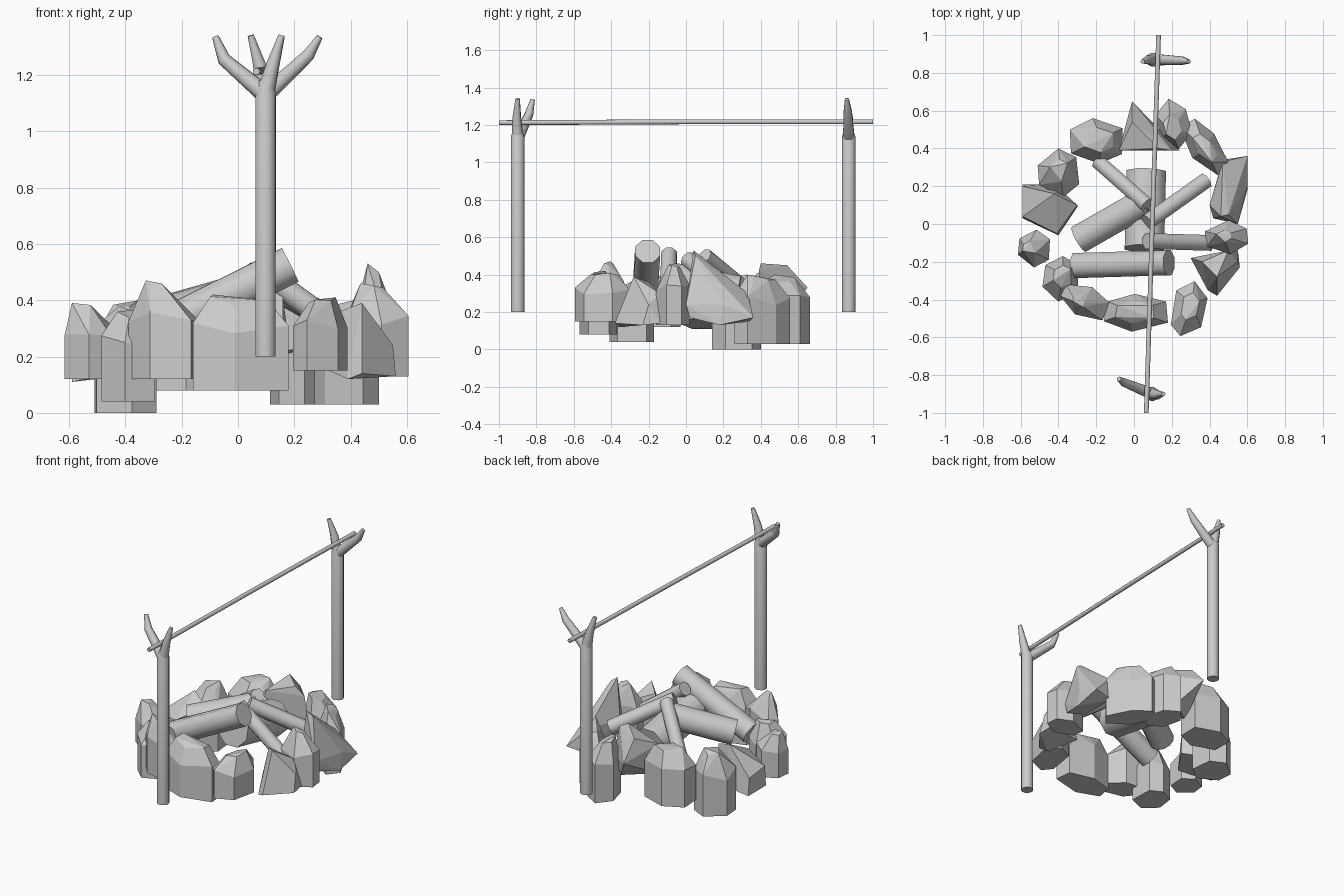
import bpy, bmesh, math, random
from mathutils import Vector, Matrix

if "Cube" in bpy.data.objects:
    bpy.data.objects.remove(bpy.data.objects["Cube"])

random.seed(4)


def finish(name, bm, smooth=False):
    bmesh.ops.recalc_face_normals(bm, faces=bm.faces)
    me = bpy.data.meshes.new(name)
    bm.to_mesh(me)
    bm.free()
    ob = bpy.data.objects.new(name, me)
    bpy.context.collection.objects.link(ob)
    if smooth:
        bpy.ops.object.select_all(action='DESELECT')
        ob.select_set(True)
        bpy.context.view_layer.objects.active = ob
        bpy.ops.object.shade_smooth_by_angle(angle=math.radians(50))
    return ob


def tube(name, pts, radii, sides=12):
    """Capped tube swept along pts with a radius at each point."""
    pts = [Vector(p) for p in pts]
    bm = bmesh.new()
    tans = []
    for i in range(len(pts)):
        a, b = pts[max(i - 1, 0)], pts[min(i + 1, len(pts) - 1)]
        tans.append((b - a).normalized())
    q = tans[0].to_track_quat('Z', 'Y')
    rings = []
    for i, (p, r) in enumerate(zip(pts, radii)):
        if i:
            q = tans[i - 1].rotation_difference(tans[i]) @ q
        ring = []
        for k in range(sides):
            a = 2 * math.pi * (k + 0.5) / sides
            ring.append(bm.verts.new(p + q @ Vector((r * math.cos(a), r * math.sin(a), 0))))
        rings.append(ring)
    for lo, hi in zip(rings, rings[1:]):
        for k in range(sides):
            j = (k + 1) % sides
            bm.faces.new((lo[k], lo[j], hi[j], hi[k]))
    bm.faces.new(rings[0][::-1])
    bm.faces.new(rings[-1])
    return finish(name, bm, True)


def rock(name, pts):
    """Flat-faced rock: convex hull of a few points."""
    bm = bmesh.new()
    for p in pts:
        bm.verts.new(p)
    bmesh.ops.convex_hull(bm, input=bm.verts)
    loose = [v for v in bm.verts if not v.link_faces]
    bmesh.ops.delete(bm, geom=loose, context='VERTS')
    bmesh.ops.dissolve_limit(bm, angle_limit=math.radians(8), verts=bm.verts, edges=bm.edges)
    finish(name, bm)


def stone(name, cx, cy, sx, sy, ang, z0, z1, px, py, top):
    """Prism foot, sloping shoulders and a small top around (px, py)."""
    n = 6
    foot = []
    for k in range(n):
        a = 2 * math.pi * (k + 0.5 + random.uniform(-0.2, 0.2)) / n
        foot.append(Vector((math.cos(a), math.sin(a))))
    for ax in (0, 1):
        lo, hi = min(v[ax] for v in foot), max(v[ax] for v in foot)
        for v in foot:
            v[ax] = (v[ax] - lo) / (hi - lo) * 2 - 1
    rot = Matrix.Rotation(math.radians(ang), 2)
    h = z1 - z0
    pts = []

    def add(u, v, z):
        p = rot @ Vector((u * sx / 2, v * sy / 2))
        pts.append((cx + p.x, cy + p.y, z))

    peak = max(range(n), key=lambda i: foot[i].dot(Vector((px, py))))
    for i, v in enumerate(foot):
        add(v.x, v.y, z0)
        add(v.x, v.y, z0 + h * (0.63 + random.uniform(-0.08, 0.08)))
        t = Vector((px, py)) * (1 - top) + v * top
        add(t.x, t.y, z1 - (0 if i == peak else random.uniform(0.02, 0.12) * h))
    rock(name, pts)


# Blocky stones: centre, size, turn, bottom, top, peak position, top size
stones = [
    (.21, .53, .17, .27, 18, .03, .40, -.3, -.2, .5),
    (.37, .41, .33, .17, -52, .03, .40, .1, 0, .5),
    (.49, -.07, .23, .18, 0, .13, .46, -.2, .1, .35),
    (.29, -.45, .17, .30, -12, .15, .41, .1, .2, .5),
    (.01, -.47, .34, .20, 0, .08, .42, -.1, .1, .6),
    (-.26, -.41, .26, .17, -28, .12, .47, -.3, -.3, .25),
    (-.39, -.29, .19, .24, 0, .04, .37, .2, .2, .5),
    (-.53, -.13, .17, .20, 0, .12, .39, -.5, 0, .4),
    (-.40, .27, .22, .26, 0, .00, .40, .1, .2, .45),
    (-.20, .44, .28, .24, 0, .08, .42, .2, .1, .55),
]
for i, s in enumerate(stones):
    stone(f"block_stone_{i + 1}", *s)

# Pointed slabs tipped over in the ring
rock("tall_slab_stone", [(.46, .04, .53), (.50, .05, .50), (.60, .20, .24), (.60, .36, .17),
                         (.60, .18, .13), (.55, .0, .24), (.55, .02, .17), (.42, .03, .20),
                         (.47, .34, .15), (.47, .33, .30), (.40, .10, .30)])
rock("front_slab_stone", [(.30, -.18, .16), (.55, -.14, .14), (.56, -.23, .13), (.44, -.38, .14),
                          (.39, -.35, .12), (.44, -.28, .39), (.36, -.20, .36), (.55, -.20, .24),
                          (.50, -.14, .30)])
rock("left_slab_stone", [(-.59, .21, .11), (-.42, .21, .13), (-.30, .09, .17), (-.40, -.06, .15),
                         (-.59, .03, .11), (-.59, .20, .22), (-.59, .04, .24), (-.42, .16, .38),
                         (-.30, .10, .33), (-.41, -.05, .27)])
rock("back_slab_stone", [(-.08, .39, .19), (.24, .39, .23), (.20, .39, .42), (.13, .40, .46),
                         (-.08, .39, .38), (-.01, .65, .33), (.10, .52, .18), (-.01, .54, .45)])

# Firewood leaning together in the middle
logs = [
    ((-.31, -.22, .28), (.185, -.205, .525), .072, 8),
    ((-.29, -.08, .33), (.06, .12, .43), .078, 12),
    ((.065, .275, .29), (.055, -.13, .37), .113, 8),
    ((-.19, .33, .31), (.07, .10, .50), .042, 8),
    ((.38, .23, .30), (.07, .01, .48), .045, 8),
    ((.40, -.10, .27), (.07, -.09, .51), .045, 8),
]
for i, (a, b, r, n) in enumerate(logs):
    tube(f"log_{i + 1}", (a, b), (r, r), n)

# Forked posts: foot, then elbow and tip of each prong
posts = {
    "front": ((.097, -.90), [((-.05, -.84, 1.255), (-.08, -.82, 1.335)),
                             ((.125, -.905, 1.24), (.155, -.90, 1.34))]),
    "back": ((.10, .87), [((.25, .865, 1.27), (.29, .86, 1.335)),
                          ((.075, .87, 1.24), (.045, .86, 1.34))]),
}
for side, ((x, y), prongs) in posts.items():
    tube(f"{side}_post", ((x, y, .20), (x, y, 1.14), (x, y, 1.18)), (.037, .037, .022))
    for i, (elbow, tip) in enumerate(prongs):
        tube(f"{side}_post_prong_{i + 1}", ((x, y, 1.13), elbow, tip), (.033, .024, .012), 8)

# Spit resting in the forks
tube("spit_rod", ((.065, -1, 1.212), (.097, 0, 1.217), (.13, 1, 1.217)), (.013, .013, .013), 10)
